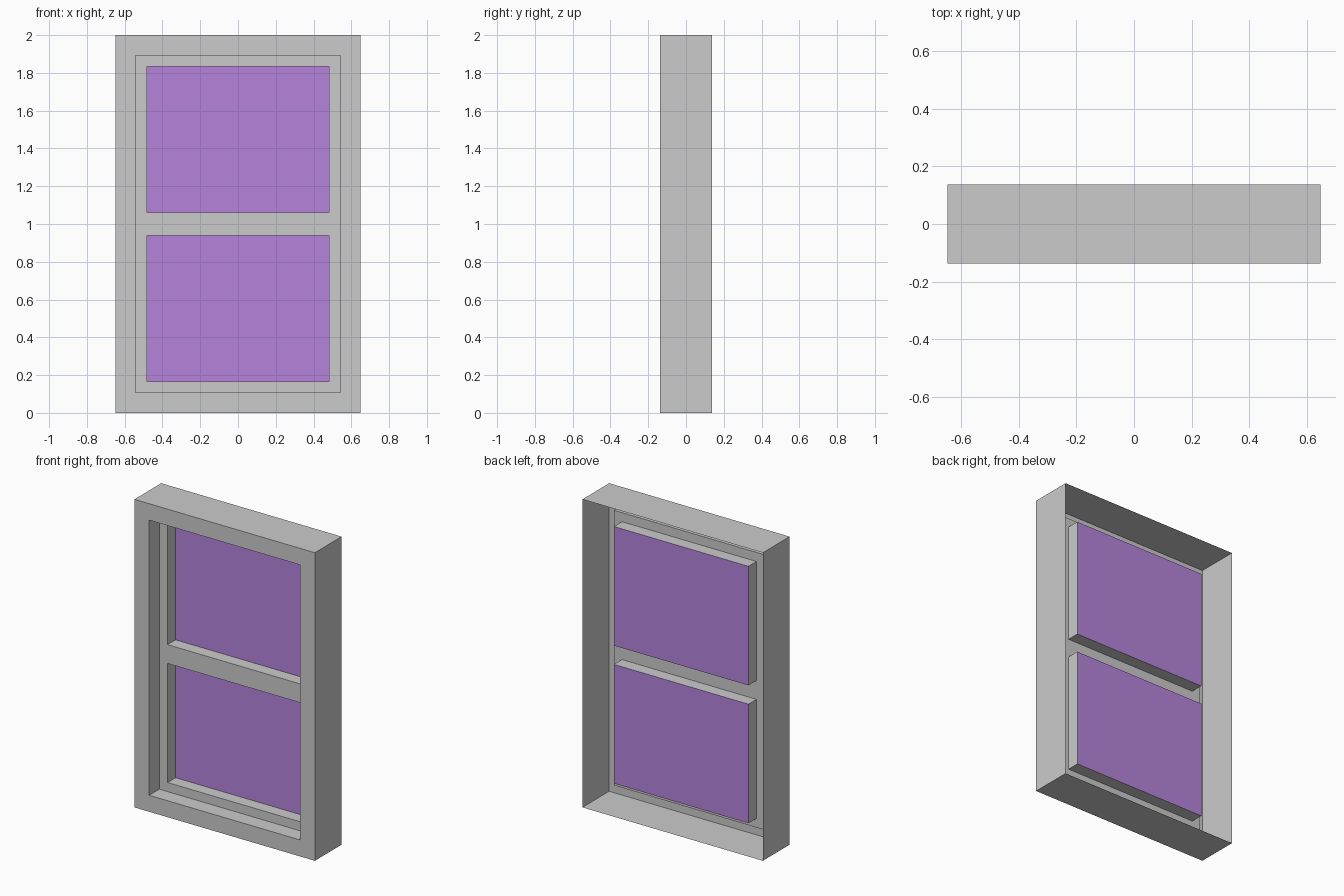
import bpy, bmesh

if "Cube" in bpy.data.objects:
    bpy.data.objects.remove(bpy.data.objects["Cube"])

# Half-width, bottom and top of each nested rectangle
OUTER = (0.648, 0.0, 2.0)
OPENING = (0.542, 0.107, 1.893)
PANES = {"lower": (0.483, 0.166, 0.939), "upper": (0.483, 1.061, 1.834)}

# Depth levels, front to back
FRONT, SASH, GLASS, BACK = -0.137, -0.033, 0.049, 0.137


def loop(bm, rect, y):
    w, lo, hi = rect
    return [bm.verts.new((x, y, z)) for x, z in ((-w, lo), (w, lo), (w, hi), (-w, hi))]


def bridge(bm, a, b):
    for i in range(4):
        j = (i + 1) % 4
        bm.faces.new((a[i], a[j], b[j], b[i]))


def finish(bm, name, material=None):
    bmesh.ops.remove_doubles(bm, verts=bm.verts, dist=1e-5)
    mesh = bpy.data.meshes.new(name)
    bm.to_mesh(mesh)
    bm.free()
    obj = bpy.data.objects.new(name, mesh)
    bpy.context.collection.objects.link(obj)
    if material:
        mesh.materials.append(material)
    return obj


# Outer casing: open-backed side walls, front trim, then the recess in to the sash
bm = bmesh.new()
loops = [loop(bm, OUTER, BACK), loop(bm, OUTER, FRONT),
         loop(bm, OPENING, FRONT), loop(bm, OPENING, SASH)]
for a, b in zip(loops, loops[1:]):
    bridge(bm, a, b)
finish(bm, "outer_frame")

# Sash: flat grid with the two pane cells left open, plus reveals back to the glass
bm = bmesh.new()
low, up = PANES["lower"], PANES["upper"]
xs = (-OPENING[0], -low[0], low[0], OPENING[0])
zs = (OPENING[1], low[1], low[2], up[1], up[2], OPENING[2])
grid = [[bm.verts.new((x, SASH, z)) for x in xs] for z in zs]
for r in range(5):
    for c in range(3):
        if c == 1 and r in (1, 3):
            continue
        bm.faces.new((grid[r][c], grid[r][c + 1], grid[r + 1][c + 1], grid[r + 1][c]))
for rect in PANES.values():
    bridge(bm, loop(bm, rect, SASH), loop(bm, rect, GLASS))
finish(bm, "sash")

# Glass panes
glass = bpy.data.materials.new("glass")
glass.diffuse_color = (0.47, 0.23, 0.72, 1)
glass.use_nodes = True
glass.node_tree.nodes["Principled BSDF"].inputs["Base Color"].default_value = glass.diffuse_color
for name, rect in PANES.items():
    bm = bmesh.new()
    bm.faces.new(loop(bm, rect, GLASS))
    finish(bm, name + "_glass_pane", glass)
